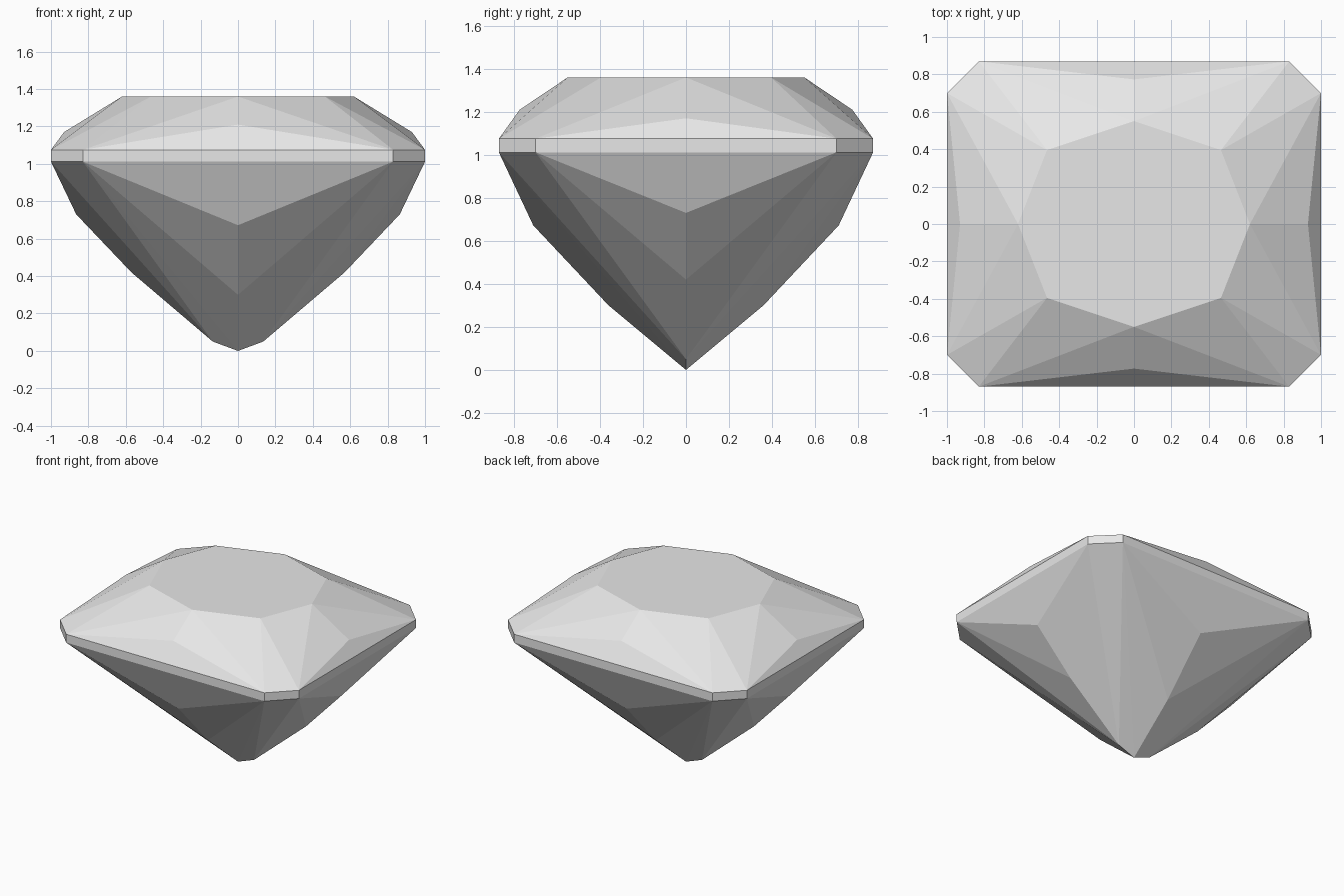
import bpy, bmesh, math

cube = bpy.data.objects.get("Cube")
if cube:
    bpy.data.objects.remove(cube, do_unlink=True)

# Key heights
TABLE, CROWN_BASE, GIRDLE_BASE = 1.36, 1.075, 1.012

# Corner points of one quarter of the stone
table_mid = (0, 0, TABLE)
table_x, table_y, table_c = (0.62, 0, TABLE), (0, 0.55, TABLE), (0.465, 0.395, TABLE)
crown_x, crown_y = (0.93, 0, 1.17), (0, 0.773, 1.21)
pav_x, pav_y = (0.865, 0, 0.73), (0, 0.71, 0.672)
low_x, low_y = (0.57, 0, 0.42), (0, 0.36, 0.30)
keel, culet = (0.135, 0, 0.05), (0, 0, 0)


def girdle(z):
    """Quarter outline of the clipped rectangle, from the x axis to the y axis."""
    return [(x, y, z) for x, y in ((1, 0), (1, 0.70), (0.83, 0.87), (0, 0.87))]


top, low = girdle(CROWN_BASE), girdle(GIRDLE_BASE)

facets = [
    # table
    (table_mid, table_x, table_c, table_y),
    # crown facets
    (crown_x, top[0], top[1]), (table_x, crown_x, top[1]), (table_x, top[1], table_c),
    (table_c, top[1], top[2]),
    (table_y, table_c, top[2]), (table_y, top[2], crown_y), (crown_y, top[2], top[3]),
    # pavilion facets
    (pav_x, low[1], low[0]), (low_x, low[1], pav_x), (keel, low[1], low_x),
    (keel, low[2], low[1]), (culet, low[2], keel),
    (culet, low_y, low[2]), (low_y, pav_y, low[2]), (pav_y, low[3], low[2]),
]
# girdle band
facets += [(low[i], low[i + 1], top[i + 1], top[i]) for i in range(3)]

# Repeat the quarter in all four quadrants, weld, and join flush facets
bm = bmesh.new()
for sx in (1, -1):
    for sy in (1, -1):
        for facet in facets:
            bm.faces.new([bm.verts.new((sx * x, sy * y, z)) for x, y, z in facet])
bmesh.ops.remove_doubles(bm, verts=bm.verts, dist=0.0001)
bmesh.ops.dissolve_limit(bm, angle_limit=math.radians(0.2), verts=bm.verts, edges=bm.edges)
bmesh.ops.recalc_face_normals(bm, faces=bm.faces)

mesh = bpy.data.meshes.new("gemstone")
bm.to_mesh(mesh)
bm.free()
gem = bpy.data.objects.new("gemstone", mesh)
bpy.context.collection.objects.link(gem)

# Pale grey stone
stone = bpy.data.materials.new("pale_grey")
stone.use_nodes = True
colour = (0.8, 0.8, 0.8, 1)
stone.diffuse_color = colour
stone.node_tree.nodes["Principled BSDF"].inputs["Base Color"].default_value = colour
mesh.materials.append(stone)
